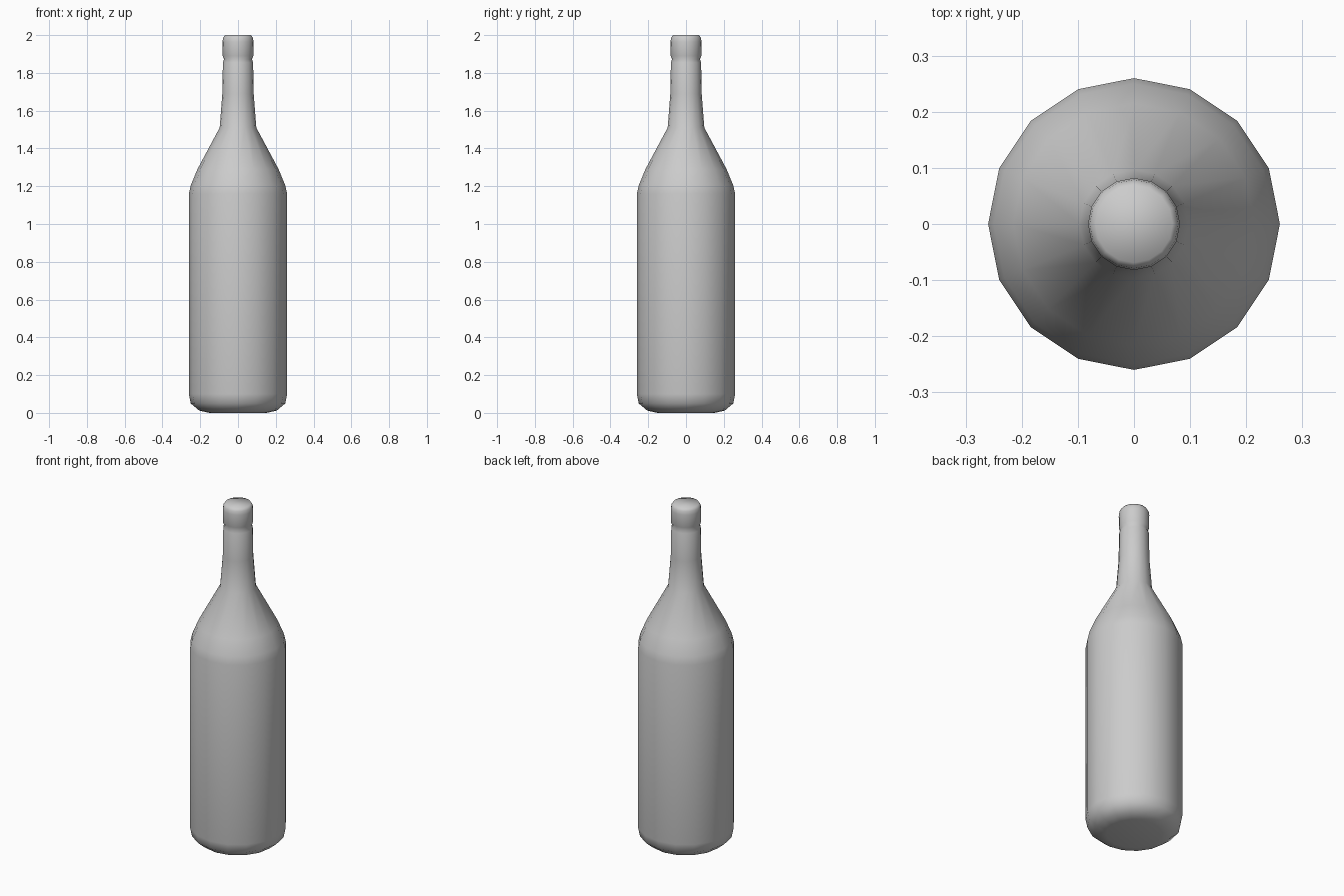
import bpy, bmesh
from math import cos, sin, tau

if "Cube" in bpy.data.objects:
    bpy.data.objects.remove(bpy.data.objects["Cube"])

SIDES = 16


def lathe(name, profile):
    """Revolve (radius, height) points around z and close both ends."""
    bm = bmesh.new()
    rings = [[bm.verts.new((r * cos(tau * i / SIDES), r * sin(tau * i / SIDES), z))
              for i in range(SIDES)] for r, z in profile]
    for low, high in zip(rings, rings[1:]):
        for i in range(SIDES):
            j = (i + 1) % SIDES
            bm.faces.new((low[i], low[j], high[j], high[i]))
    bm.faces.new(rings[0][::-1])
    bm.faces.new(rings[-1])
    for f in bm.faces:
        f.smooth = True
    mesh = bpy.data.meshes.new(name)
    bm.to_mesh(mesh)
    bm.free()
    obj = bpy.data.objects.new(name, mesh)
    bpy.context.collection.objects.link(obj)
    return obj


# Bottle: rounded base, straight body, shoulder, neck, notch and lip
lathe("bottle", [
    (0.15, 0.0), (0.205, 0.012), (0.25, 0.05), (0.26, 0.10),
    (0.26, 1.16), (0.25, 1.205), (0.215, 1.29), (0.097, 1.51),
    (0.083, 1.69), (0.08, 1.855), (0.074, 1.872),
    (0.081, 1.89), (0.082, 1.965), (0.079, 1.985), (0.069, 2.0),
])
